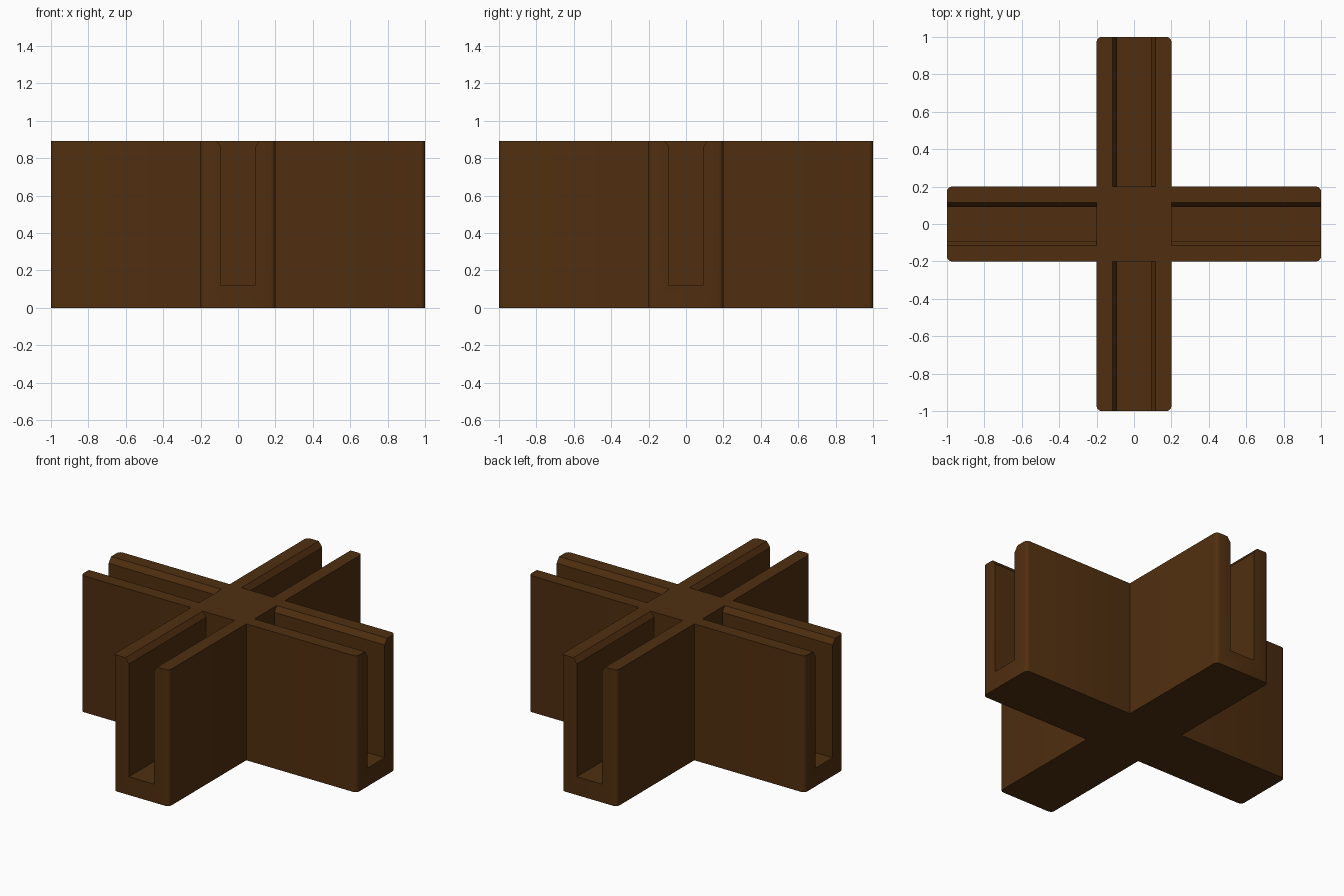
import bpy, bmesh, math
from mathutils import Matrix, Vector

if "Cube" in bpy.data.objects:
    bpy.data.objects.remove(bpy.data.objects["Cube"])

H, W, R = 0.893, 0.2, 0.025        # height, arm half width, corner radius
SLOT, LIP, FLOOR = 0.09, 0.115, 0.12


def prism(name, points, offset):
    """Extrude a closed outline into a solid object."""
    bm = bmesh.new()
    face = bm.faces.new([bm.verts.new(p) for p in points])
    ext = bmesh.ops.extrude_face_region(bm, geom=[face])
    verts = [v for v in ext["geom"] if isinstance(v, bmesh.types.BMVert)]
    bmesh.ops.translate(bm, verts=verts, vec=offset)
    bmesh.ops.recalc_face_normals(bm, faces=bm.faces)
    mesh = bpy.data.meshes.new(name)
    bm.to_mesh(mesh)
    bm.free()
    obj = bpy.data.objects.new(name, mesh)
    bpy.context.collection.objects.link(obj)
    return obj


# Cross outline with rounded arm ends
arm = [Vector((W, -W, 0))]
for side in (-1, 1):
    for i in range(4):
        a = side * math.radians(90 - 30 * i if side < 0 else 30 * i)
        arm.append(Vector((1 - R + R * math.cos(a),
                           side * (W - R) + R * math.sin(a), 0)))
outline = []
for k in range(4):
    outline += [Matrix.Rotation(k * math.pi / 2, 3, 'Z') @ p for p in arm]
body = prism("cross_connector", outline, (0, 0, H))

# Slots with flared lips, one per arm, open at the end and the top
half = [(SLOT, FLOOR), (SLOT, H - 0.035), (LIP, H), (LIP, H + 0.1)]
section = half + [(-y, z) for y, z in reversed(half)]
for k in range(4):
    rot = Matrix.Rotation(k * math.pi / 2, 3, 'Z')
    cutter = prism(f"slot_cutter_{k}",
                   [rot @ Vector((W, y, z)) for y, z in section],
                   rot @ Vector((1, 0, 0)))
    cutter.hide_render = True
    mod = body.modifiers.new(f"slot_{k}", 'BOOLEAN')
    mod.operation = 'DIFFERENCE'
    mod.solver = 'EXACT'
    mod.object = cutter

bpy.context.view_layer.objects.active = body
body.select_set(True)
for mod in list(body.modifiers):
    bpy.ops.object.modifier_apply(modifier=mod.name)
for obj in [o for o in bpy.data.objects if o.name.startswith("slot_cutter")]:
    bpy.data.objects.remove(obj)

# Dark wood colour
wood = bpy.data.materials.new("dark_brown_wood")
wood.diffuse_color = (0.08, 0.028, 0.005, 1)
wood.use_nodes = True
wood.node_tree.nodes["Principled BSDF"].inputs["Base Color"].default_value = wood.diffuse_color
body.data.materials.clear()
body.data.materials.append(wood)
for p in body.data.polygons:
    p.material_index = 0
bpy.ops.object.select_all(action='DESELECT')
body.select_set(True)
bpy.ops.object.shade_smooth_by_angle(angle=math.radians(35))
